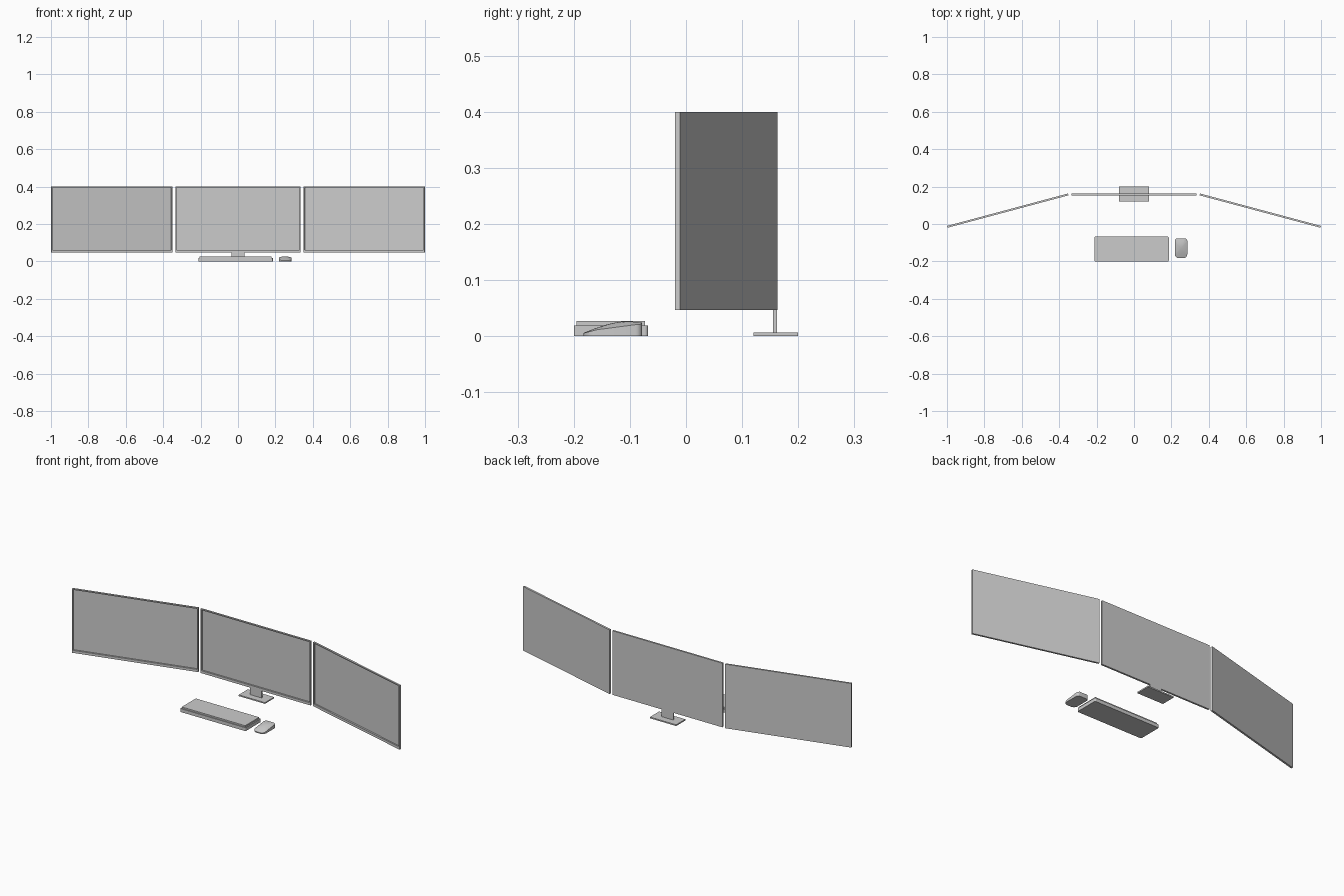
import bpy, bmesh, math
from mathutils import Matrix, Vector

if "Cube" in bpy.data.objects:
    bpy.data.objects.remove(bpy.data.objects["Cube"])

grey = bpy.data.materials.new("light_grey")
grey.diffuse_color = (0.6, 0.6, 0.6, 1)
grey.use_nodes = True
grey.node_tree.nodes["Principled BSDF"].inputs["Base Color"].default_value = grey.diffuse_color


def finish(name, bm, matrix=None):
    bmesh.ops.recalc_face_normals(bm, faces=bm.faces)
    me = bpy.data.meshes.new(name)
    bm.to_mesh(me)
    bm.free()
    me.materials.append(grey)
    ob = bpy.data.objects.new(name, me)
    bpy.context.collection.objects.link(ob)
    if matrix:
        ob.matrix_world = matrix
    return ob


def add_box(bm, lo, hi):
    lo, hi = Vector(lo), Vector(hi)
    m = Matrix.Translation((lo + hi) / 2) @ Matrix.Diagonal((*(hi - lo), 1))
    return bmesh.ops.create_cube(bm, size=1, matrix=m)["verts"]


def box(name, lo, hi):
    bm = bmesh.new()
    add_box(bm, lo, hi)
    return finish(name, bm)


def rounded_rect(x0, x1, y0, y1, r_front, r_back, steps=6):
    """Outline with separate front and back corner radii."""
    pts = []
    for cx, cy, r, a in ((x1 - r_back, y1 - r_back, r_back, 0),
                         (x0 + r_back, y1 - r_back, r_back, 90),
                         (x0 + r_front, y0 + r_front, r_front, 180),
                         (x1 - r_front, y0 + r_front, r_front, 270)):
        for i in range(steps + 1):
            t = math.radians(a + 90 * i / steps)
            pts.append((cx + r * math.cos(t), cy + r * math.sin(t)))
    return pts


def loft(name, rings):
    """Skin a stack of equal-length rings and cap both ends."""
    bm = bmesh.new()
    loops = [[bm.verts.new(p) for p in ring] for ring in rings]
    n = len(loops[0])
    for a, b in zip(loops, loops[1:]):
        for i in range(n):
            j = (i + 1) % n
            bm.faces.new((a[i], a[j], b[j], b[i]))
    bm.faces.new(loops[0])
    bm.faces.new(loops[-1])
    return finish(name, bm)


# Monitors: thin slabs with a deep recessed screen on the front
W, H, T = 0.67, 0.353, 0.01
SIDE, BOTTOM, DEPTH = 0.008, 0.014, 0.009


def monitor(name, x, y, angle):
    bm = bmesh.new()
    add_box(bm, (-W / 2, -T / 2, 0), (W / 2, T / 2, H))
    bm.normal_update()
    front = min(bm.faces, key=lambda f: f.calc_center_median().y)
    bmesh.ops.inset_region(bm, faces=[front], thickness=SIDE)
    for v in front.verts:
        if v.co.z < H / 2:
            v.co.z = BOTTOM
    # push the screen back to form the bezel walls
    new = bmesh.ops.extrude_discrete_faces(bm, faces=[front])["faces"][0]
    for v in new.verts:
        v.co.y += DEPTH
    m = Matrix.Translation((x, y, 0.047)) @ Matrix.Rotation(angle, 4, 'Z')
    finish(name, bm, m)


monitor("centre_monitor", 0, 0.1575, 0)
for side, s in (("right", 1), ("left", -1)):
    monitor(side + "_monitor", s * 0.6751, 0.0715, -s * math.radians(15))

# Stand
box("stand_base", (-0.08, 0.12, 0), (0.08, 0.20, 0.007))
box("stand_neck", (-0.036, 0.155, 0.006), (0.036, 0.1624, 0.058))

# Keyboard: tray with slightly rounded corners and a raised key block
tray = rounded_rect(-0.212, 0.186, -0.20, -0.068, 0.005, 0.005, 3)
loft("keyboard_tray", [[(x, y, z) for x, y in tray] for z in (0, 0.019)])
box("keyboard_keys", (-0.206, -0.195, 0.018), (0.180, -0.073, 0.027))

# Mouse: rounded outline under a domed top that falls towards the front
outline = rounded_rect(0.218, 0.285, -0.183, -0.078, 0.022, 0.012)
CX, CY = 0.2515, -0.128


def top_height(x, y):
    t = (y + 0.183) / 0.105
    ridge = 0.006 + 0.021 * math.sin(math.pi / 2 * min(1, t / 0.8))
    return ridge - 0.007 * min(1, ((x - CX) / 0.0335) ** 2) * (0.3 + 0.7 * t)


rings = [[(x, y, 0) for x, y in outline]]
for k in (1, 0.85, 0.65, 0.45, 0.25, 0.08):
    ring = [(CX + (x - CX) * k, CY + (y - CY) * k) for x, y in outline]
    rings.append([(x, y, top_height(x, y)) for x, y in ring])
mouse = loft("mouse", rings)
bpy.context.view_layer.objects.active = mouse
mouse.select_set(True)
bpy.ops.object.shade_smooth_by_angle(angle=math.radians(35))
mouse.select_set(False)
